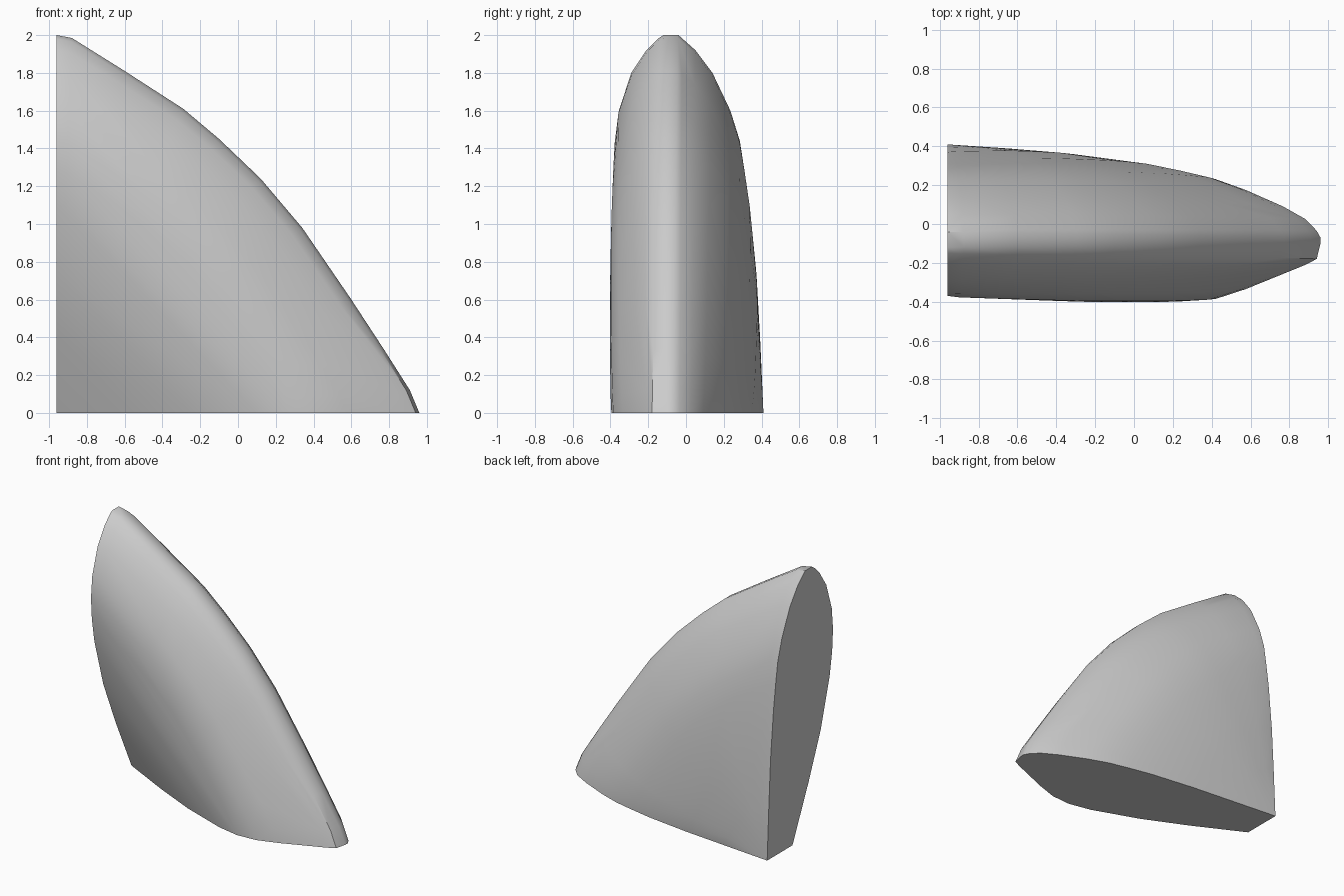
import bpy, bmesh, math

if "Cube" in bpy.data.objects:
    bpy.data.objects.remove(bpy.data.objects["Cube"])

# Curved outer ridge in the xz plane, from the low tip to the high tip
ridge = [(0.96, 0), (0.91, 0.12), (0.77, 0.34), (0.6, 0.6), (0.34, 0.98), (0.12, 1.24),
         (-0.1, 1.45), (-0.29, 1.61), (-0.6, 1.81), (-0.88, 1.985), (-0.96, 2)]
# Depth profiles from the square corner (t = 0) to the ridge (t = 1):
# t, front y at bottom, front y at back, rear y at bottom, rear y at back
profile = [(0, 0.11, 0.11, 0.41, 0.41), (0.2, -0.085, -0.08, 0.375, 0.39),
           (0.37, -0.235, -0.225, 0.345, 0.37), (0.55, -0.36, -0.33, 0.3, 0.335),
           (0.64, -0.395, -0.36, 0.265, 0.31),
           (0.72, -0.385, -0.37, 0.23, 0.285), (0.8, -0.335, -0.355, 0.175, 0.235),
           (0.9, -0.25, -0.29, 0.09, 0.14), (0.96, -0.21, -0.21, 0.025, 0.05),
           (0.99, -0.18, -0.15, -0.035, -0.02), (1, -0.1, -0.12, -0.07, -0.04)]
CORNER_X = -0.96

# Wedge body: hull over scaled copies of the ridge
bm = bmesh.new()
for t, f0, f1, r0, r1 in profile:
    for i, (x, z) in enumerate(ridge):
        u = i / (len(ridge) - 1)
        bulge = 0.025 * math.sin(math.pi * u) * math.sin(math.pi * t)
        px, pz = CORNER_X + t * (x - CORNER_X), t * z
        bm.verts.new((px, f0 + (f1 - f0) * u - bulge, pz))
        bm.verts.new((px, r0 + (r1 - r0) * u + 0.8 * bulge, pz))
bmesh.ops.remove_doubles(bm, verts=bm.verts, dist=0.0005)
bmesh.ops.convex_hull(bm, input=bm.verts)
bmesh.ops.delete(bm, geom=[v for v in bm.verts if not v.link_faces], context='VERTS')
bmesh.ops.recalc_face_normals(bm, faces=bm.faces)
mesh = bpy.data.meshes.new("curved_wedge")
bm.to_mesh(mesh)
bm.free()
wedge = bpy.data.objects.new("curved_wedge", mesh)
bpy.context.collection.objects.link(wedge)
bpy.context.view_layer.objects.active = wedge
wedge.select_set(True)
bpy.ops.object.shade_smooth_by_angle(angle=math.radians(38))
